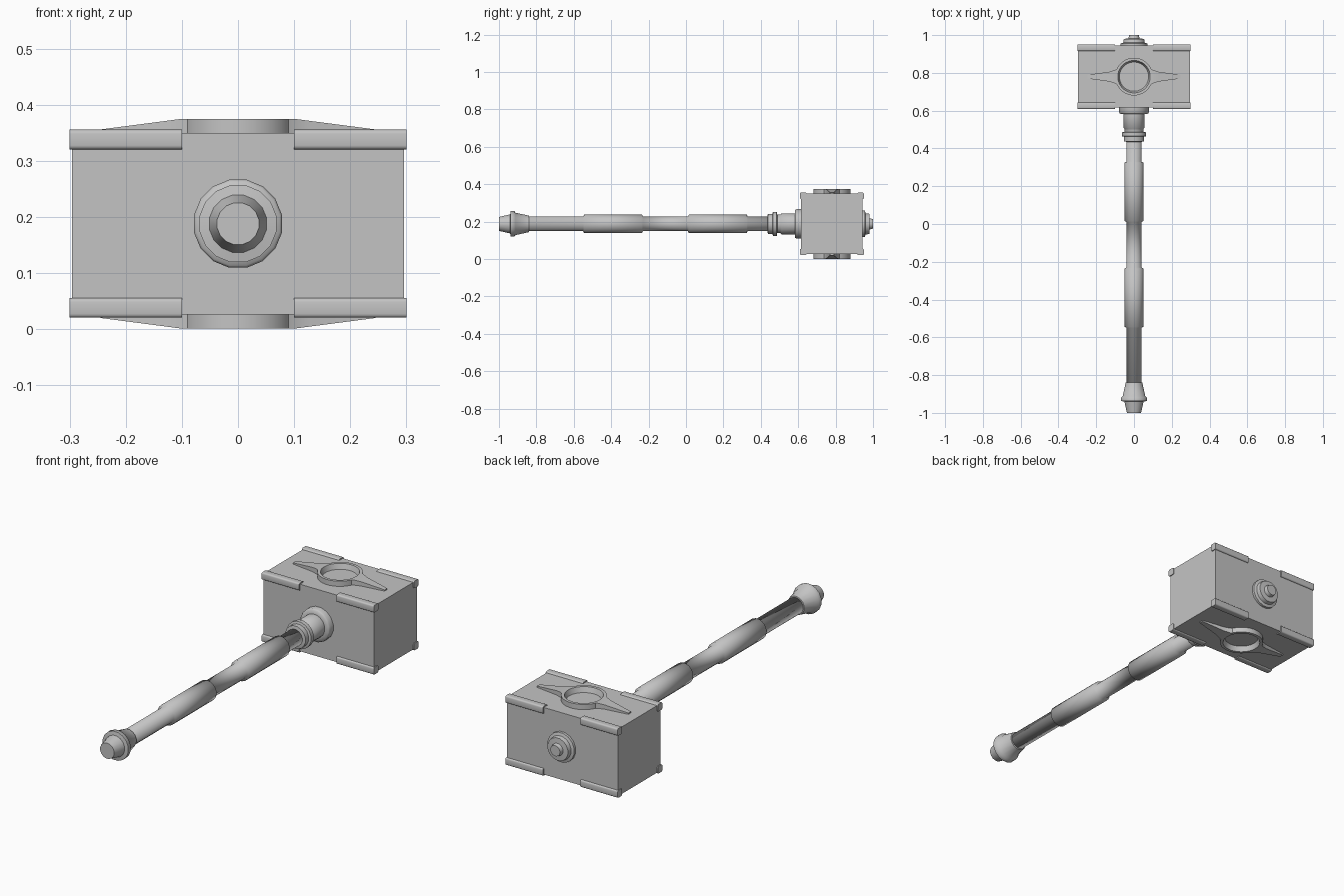
import bpy, bmesh, math
from mathutils import Matrix, Vector

cube = bpy.data.objects.get("Cube")
if cube:
    bpy.data.objects.remove(cube, do_unlink=True)

MID_Y, MID_Z = 0.78, 0.188
SIDES = 16

steel = bpy.data.materials.new("plain_grey_steel")
steel.use_nodes = True
grey = (0.55, 0.55, 0.55, 1)
steel.diffuse_color = grey
steel.node_tree.nodes["Principled BSDF"].inputs["Base Color"].default_value = grey


def finish(name, bm, smooth=None):
    """Turn a bmesh into a named object; smooth is an angle in degrees."""
    bmesh.ops.recalc_face_normals(bm, faces=bm.faces)
    mesh = bpy.data.meshes.new(name)
    bm.to_mesh(mesh)
    bm.free()
    mesh.materials.append(steel)
    obj = bpy.data.objects.new(name, mesh)
    bpy.context.collection.objects.link(obj)
    if smooth:
        bpy.ops.object.select_all(action='DESELECT')
        obj.select_set(True)
        bpy.context.view_layer.objects.active = obj
        bpy.ops.object.shade_smooth_by_angle(angle=math.radians(smooth))
    return obj


def lathe(profile, sides, closed=False):
    """Revolve (radius, height) points around z; cap open ends."""
    bm = bmesh.new()
    rings = []
    for r, h in profile:
        angles = [2 * math.pi * (i + 0.5) / sides for i in range(sides)]
        rings.append([bm.verts.new((r * math.cos(a), r * math.sin(a), h)) for a in angles])
    pairs = list(zip(rings, rings[1:]))
    if closed:
        pairs.append((rings[-1], rings[0]))
    else:
        bm.faces.new(rings[0])
        bm.faces.new(rings[-1])
    for a, b in pairs:
        for i in range(sides):
            j = (i + 1) % sides
            bm.faces.new((a[i], a[j], b[j], b[i]))
    return bm


def lathe_along_y(name, profile, smooth):
    bm = lathe(profile, SIDES)
    turn = Matrix.Translation((0, 0, MID_Z)) @ Matrix.Rotation(-math.pi / 2, 4, 'X')
    bmesh.ops.transform(bm, matrix=turn, verts=bm.verts)
    return finish(name, bm, smooth)


def box(lo, hi):
    bm = bmesh.new()
    bmesh.ops.create_cube(bm, size=1)
    lo, hi = Vector(lo), Vector(hi)
    for v in bm.verts:
        v.co = (lo + hi) / 2 + v.co * (hi - lo)
    return bm


# Handle shaft with two raised grips, softly shaded across the steps
lathe_along_y("handle", [
    (0.04, -0.85), (0.04, -0.55), (0.05, -0.545), (0.05, -0.235), (0.04, -0.23),
    (0.04, 0.01), (0.05, 0.015), (0.05, 0.325), (0.04, 0.33), (0.04, 0.45)], 180)

# Pommel: flared cone, ring and tapered end
lathe_along_y("pommel", [
    (0.038, -1.0), (0.052, -0.94), (0.07, -0.937), (0.07, -0.918),
    (0.061, -0.912), (0.045, -0.84), (0.038, -0.838)], 60)

# Neck rings and flange joining the handle to the head
lathe_along_y("neck_collar", [
    (0.04, 0.435), (0.055, 0.438), (0.055, 0.462), (0.066, 0.465), (0.066, 0.485),
    (0.05, 0.488), (0.05, 0.505), (0.057, 0.51), (0.057, 0.582),
    (0.076, 0.584), (0.08, 0.59), (0.08, 0.62)], 60)

# Stepped knob on the far side of the head
lathe_along_y("back_knob", [
    (0.072, 0.935), (0.072, 0.956), (0.058, 0.96), (0.055, 0.98),
    (0.03, 0.982), (0.026, 1.0)], 60)

# Head block
finish("hammer_head", box((-0.296, 0.616, 0.026), (0.296, 0.944, 0.35)))

# Eight rounded edge bars, two on each long edge
for x_name, sx in (("left", 1), ("right", -1)):
    for y_name, sy in (("front", -1), ("back", 1)):
        for z_name, sz in (("top", 1), ("bottom", -1)):
            bm = box((-0.1, -0.0175, -0.0175), (0.1, 0.0175, 0.0175))
            long_edges = [e for e in bm.edges
                          if abs(e.verts[0].co.x - e.verts[1].co.x) > 0.1]
            bmesh.ops.bevel(bm, geom=long_edges, offset=0.007, segments=3,
                            profile=0.5, affect='EDGES')
            bmesh.ops.translate(bm, verts=bm.verts, vec=(
                sx * 0.2, MID_Y + sy * 0.1535, MID_Z + sz * 0.15))
            finish(f"{z_name}_{y_name}_{x_name}_edge_bar", bm, 40)

# Emblem on both broad faces: a ring with a sloping spike to each side
for z_name, sz in (("top", 1), ("bottom", -1)):
    place = Matrix.Translation((0, MID_Y, MID_Z)) @ Matrix.Diagonal((1, 1, sz, 1))
    bm = lathe([(0.1, 0.155), (0.1, 0.187), (0.086, 0.187), (0.075, 0.155)], 32, closed=True)
    bmesh.ops.transform(bm, matrix=place, verts=bm.verts)
    finish(f"{z_name}_emblem_ring", bm, 40)

    for x_name, sx in (("left", 1), ("right", -1)):
        bm = bmesh.new()
        # x, half width and height of each cross-section
        sections = [(0.085, 0.045, 0.187), (0.1, 0.036, 0.187),
                    (0.13, 0.026, 0.183), (0.245, 0.01, 0.168)]
        loops = [[bm.verts.new((sx * x, y, z)) for y, z in
                  ((-w, 0.155), (w, 0.155), (w, h), (-w, h))] for x, w, h in sections]
        for a, b in zip(loops, loops[1:]):
            for i in range(4):
                j = (i + 1) % 4
                bm.faces.new((a[i], a[j], b[j], b[i]))
        bm.faces.new(loops[0])
        bm.faces.new(loops[-1])
        bmesh.ops.transform(bm, matrix=place, verts=bm.verts)
        finish(f"{z_name}_{x_name}_emblem_spike", bm, 40)
